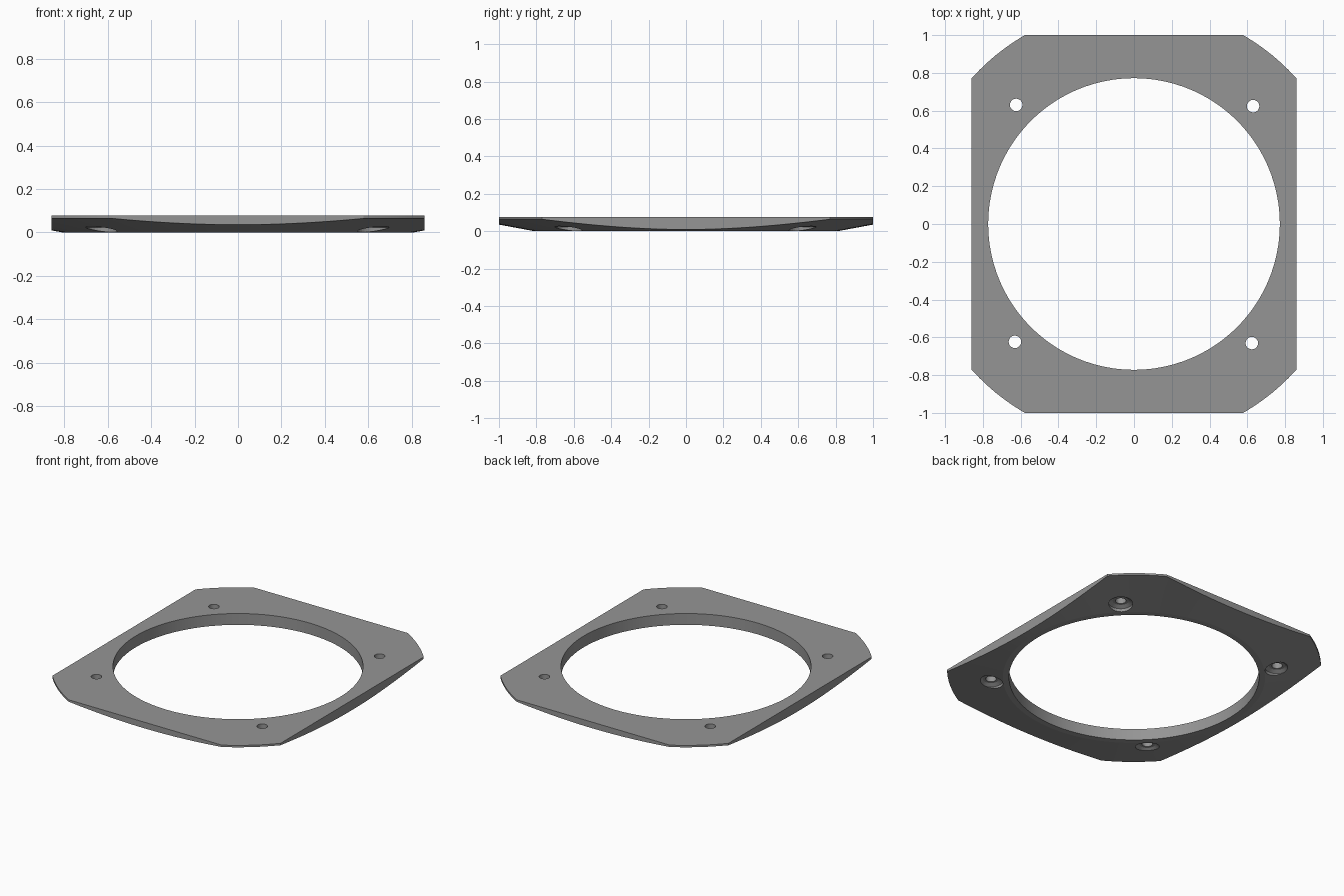
import bpy, bmesh, math

if "Cube" in bpy.data.objects:
    bpy.data.objects.remove(bpy.data.objects["Cube"])

TOP = 0.077
SEG = 128

grey = bpy.data.materials.new("mid grey")
grey.diffuse_color = (0.3, 0.3, 0.3, 1)
grey.use_nodes = True
grey.node_tree.nodes["Principled BSDF"].inputs["Base Color"].default_value = grey.diffuse_color


def lathe(name, profile, seg, centre=(0, 0), closed_ring=False):
    """Revolve (radius, height) points; ring profiles close on themselves, solid ones get caps."""
    bm = bmesh.new()
    rings = []
    for r, z in profile:
        rings.append([bm.verts.new((r * math.cos(2 * math.pi * i / seg),
                                    r * math.sin(2 * math.pi * i / seg), z))
                      for i in range(seg)])
    pairs = list(zip(rings, rings[1:]))
    if closed_ring:
        pairs.append((rings[-1], rings[0]))
    else:
        bm.faces.new(rings[0])
        bm.faces.new(rings[-1])
    for a, b in pairs:
        for i in range(seg):
            j = (i + 1) % seg
            bm.faces.new((a[i], a[j], b[j], b[i]))
    bmesh.ops.recalc_face_normals(bm, faces=bm.faces)
    mesh = bpy.data.meshes.new(name)
    bm.to_mesh(mesh)
    bm.free()
    obj = bpy.data.objects.new(name, mesh)
    obj.location = (centre[0], centre[1], 0)
    bpy.context.collection.objects.link(obj)
    mesh.materials.append(grey)
    return obj


def cut(target, tool, operation):
    mod = target.modifiers.new(tool.name, 'BOOLEAN')
    mod.operation, mod.solver, mod.object = operation, 'EXACT', tool
    bpy.context.view_layer.objects.active = target
    bpy.ops.object.modifier_apply(modifier=mod.name)
    bpy.data.objects.remove(tool)


# ring: flat top, narrow flat foot, conical underside rising to a thin rim
plate = lathe("ring_plate", [(0.772, 0), (0.81, 0), (1.155, 0.064),
                             (1.155, TOP), (0.772, TOP)], SEG, closed_ring=True)

# trim the four straight sides
bpy.ops.mesh.primitive_cube_add(size=2)
trim = bpy.context.object
trim.name = "side_trim"
trim.scale = (0.86, 1.0, 0.5)
cut(plate, trim, 'INTERSECT')

# four screw holes, countersunk from below
for k in range(4):
    a = math.radians(44.7 + 90 * k)
    hole = lathe("screw_hole", [(0.074, -0.05), (0.074, 0.022), (0.05, 0.036),
                                (0.033, 0.036), (0.033, 0.2)],
                 32, (0.887 * math.cos(a), 0.887 * math.sin(a)))
    cut(plate, hole, 'DIFFERENCE')

bpy.ops.object.select_all(action='DESELECT')
plate.select_set(True)
bpy.context.view_layer.objects.active = plate
bpy.ops.object.shade_smooth_by_angle(angle=math.radians(8))
